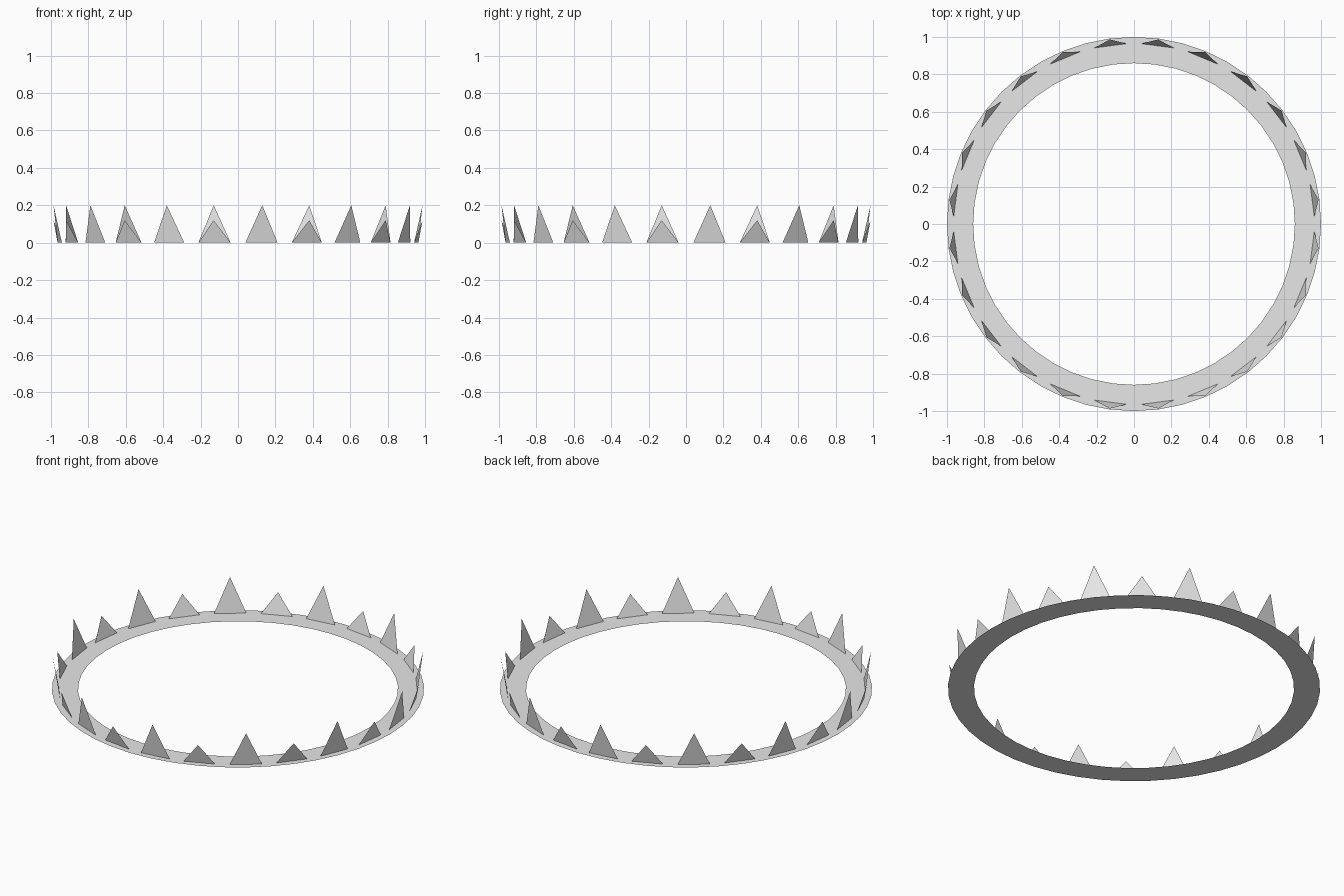
import bpy
import bmesh
from math import cos, sin, pi

cube = bpy.data.objects.get("Cube")
if cube:
    bpy.data.objects.remove(cube, do_unlink=True)

grey = bpy.data.materials.new("light grey")
grey.use_nodes = True
grey.diffuse_color = (0.8, 0.8, 0.8, 1)
grey.node_tree.nodes["Principled BSDF"].inputs["Base Color"].default_value = (0.8, 0.8, 0.8, 1)

SEGMENTS = 48
SPIKES = 24
INNER, OUTER = 0.86, 1.0
BASE_RADIUS, TIP_RADIUS = 0.961, 0.995
HALF_WIDTH = 0.087
TALL, SHORT = 0.2, 0.12


def make_object(name, bm):
    mesh = bpy.data.meshes.new(name)
    bm.to_mesh(mesh)
    bm.free()
    mesh.materials.append(grey)
    obj = bpy.data.objects.new(name, mesh)
    bpy.context.collection.objects.link(obj)
    return obj


def polar(radius, angle, side=0.0, z=0.0):
    """Point at a radius and angle, shifted sideways along the tangent."""
    return (radius * cos(angle) - side * sin(angle),
            radius * sin(angle) + side * cos(angle), z)


# Flat ring band
bm = bmesh.new()
loops = [[bm.verts.new(polar(r, 2 * pi * i / SEGMENTS)) for i in range(SEGMENTS)]
         for r in (INNER, OUTER)]
for i in range(SEGMENTS):
    j = (i + 1) % SEGMENTS
    bm.faces.new((loops[0][i], loops[1][i], loops[1][j], loops[0][j]))
make_object("ring_band", bm)

# Flat triangular spikes leaning outward, alternating tall and short
for name, height, first in (("tall_spikes", TALL, 0), ("short_spikes", SHORT, 1)):
    bm = bmesh.new()
    for k in range(first, SPIKES, 2):
        angle = 2 * pi * (k + 0.5) / SPIKES
        corners = (polar(BASE_RADIUS, angle, -HALF_WIDTH),
                   polar(BASE_RADIUS, angle, HALF_WIDTH),
                   polar(TIP_RADIUS, angle, 0, height))
        bm.faces.new([bm.verts.new(c) for c in corners])
    make_object(name, bm)
